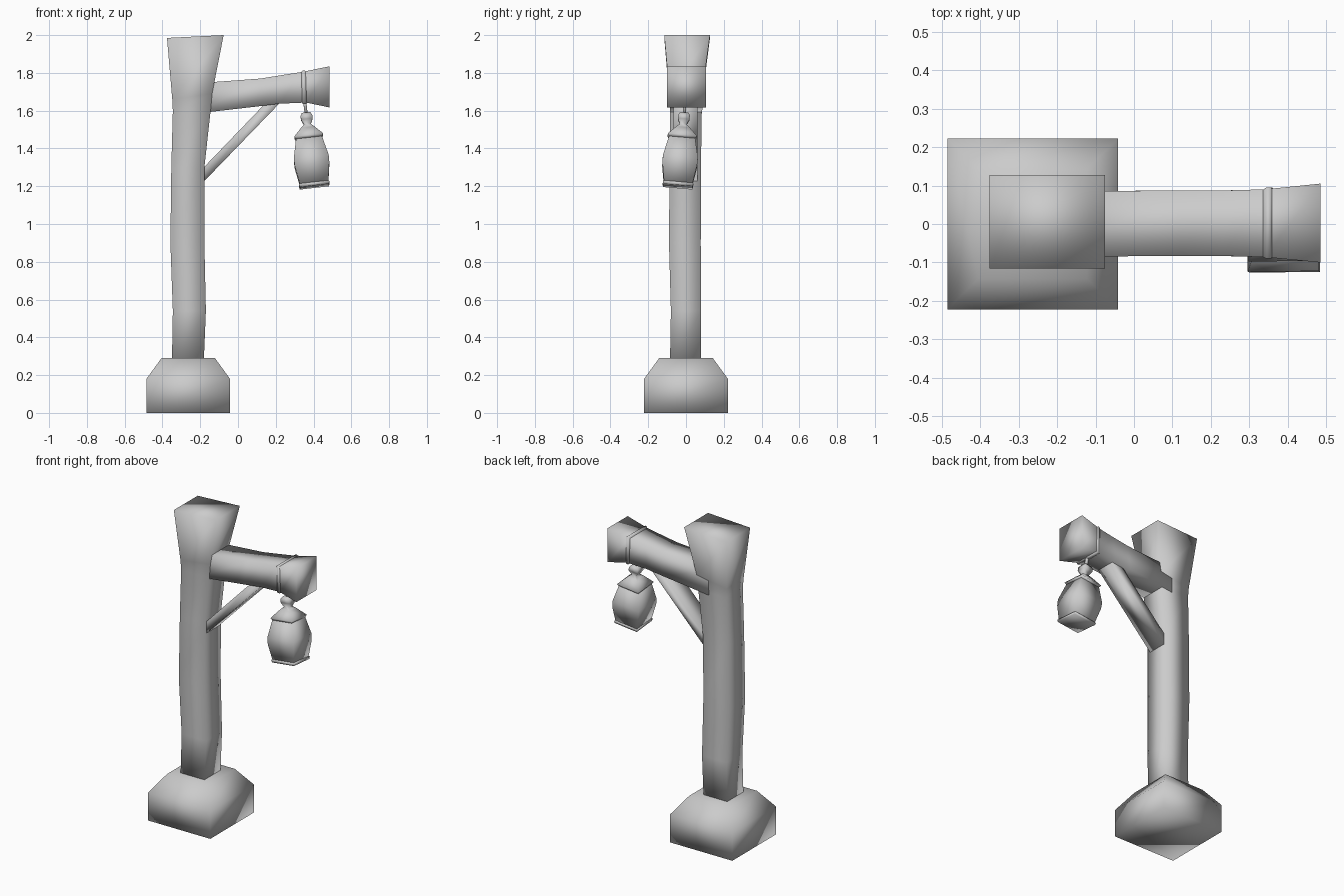
import bpy, bmesh
from math import radians
from mathutils import Matrix


def loft(name, rings, matrix=None):
    """Four-sided loft; each ring is an xz segment (xa, za, xb, zb) swept over y0..y1."""
    bm = bmesh.new()
    loops = []
    for xa, za, xb, zb, y0, y1 in rings:
        pts = [(xa, y0, za), (xb, y0, zb), (xb, y1, zb), (xa, y1, za)]
        loops.append([bm.verts.new(p) for p in pts])
    for a, b in zip(loops, loops[1:]):
        for i in range(4):
            j = (i + 1) % 4
            bm.faces.new((a[i], a[j], b[j], b[i]))
    bm.faces.new(loops[0])
    bm.faces.new(loops[-1])
    bmesh.ops.recalc_face_normals(bm, faces=bm.faces)
    if matrix:
        bm.transform(matrix)
    for f in bm.faces:
        f.smooth = True
    me = bpy.data.meshes.new(name)
    bm.to_mesh(me)
    bm.free()
    ob = bpy.data.objects.new(name, me)
    bpy.context.collection.objects.link(ob)
    return ob


# Stone foot with a chamfered top
loft("stone_base", [
    (-0.485, 0, -0.042, 0, -0.222, 0.222),
    (-0.485, 0.18, -0.042, 0.18, -0.222, 0.222),
    (-0.405, 0.29, -0.122, 0.29, -0.142, 0.142),
])

# Slightly crooked post flaring at the top
loft("post", [
    (-0.35, 0.25, -0.182, 0.25, -0.085, 0.08),
    (-0.345, 0.54, -0.17, 0.54, -0.08, 0.08),
    (-0.358, 0.90, -0.178, 0.90, -0.09, 0.078),
    (-0.353, 1.30, -0.178, 1.30, -0.087, 0.08),
    (-0.345, 1.60, -0.145, 1.60, -0.085, 0.082),
    (-0.348, 1.66, -0.137, 1.69, -0.088, 0.085),
    (-0.376, 1.985, -0.076, 2.0, -0.115, 0.127),
])

# Cross arm, rising toward a flared end
loft("arm", [
    (-0.22, 1.585, -0.22, 1.745, -0.085, 0.085),
    (0.10, 1.622, 0.12, 1.77, -0.083, 0.087),
    (0.22, 1.637, 0.23, 1.788, -0.083, 0.087),
    (0.36, 1.643, 0.34, 1.805, -0.086, 0.09),
    (0.485, 1.617, 0.485, 1.835, -0.10, 0.105),
])

# Thin band around the arm
loft("arm_band", [
    (0.338, 1.640, 0.334, 1.803, -0.085, 0.088),
    (0.346, 1.636, 0.344, 1.813, -0.09, 0.095),
    (0.358, 1.636, 0.354, 1.813, -0.09, 0.095),
    (0.366, 1.640, 0.362, 1.806, -0.085, 0.09),
])

# Diagonal brace board
loft("brace", [
    (-0.20, 1.205, -0.20, 1.28, -0.065, 0.06),
    (0.245, 1.665, 0.17, 1.665, -0.065, 0.06),
])

# Hanging lantern, lofted straight down then tilted about its hook: (drop, half width)
tilt = (Matrix.Translation((0.352, -0.003, 1.66))
        @ Matrix.Rotation(radians(-5), 4, 'X')
        @ Matrix.Rotation(radians(-6.5), 4, 'Y'))


def lantern_part(name, profile):
    loft(name, [(-w, -d, w, -d, -w, w) for d, w in profile], tilt)


lantern_part("lantern_hook", [(-0.03, 0.008), (0.08, 0.008)])
lantern_part("lantern_cap", [
    (0.072, 0.022), (0.087, 0.031), (0.107, 0.031), (0.135, 0.018),
    (0.152, 0.036), (0.197, 0.077), (0.212, 0.068),
])
lantern_part("lantern_body", [
    (0.205, 0.068), (0.315, 0.093), (0.355, 0.092), (0.455, 0.075),
])
lantern_part("lantern_rim", [
    (0.447, 0.075), (0.453, 0.081), (0.467, 0.078),
])
